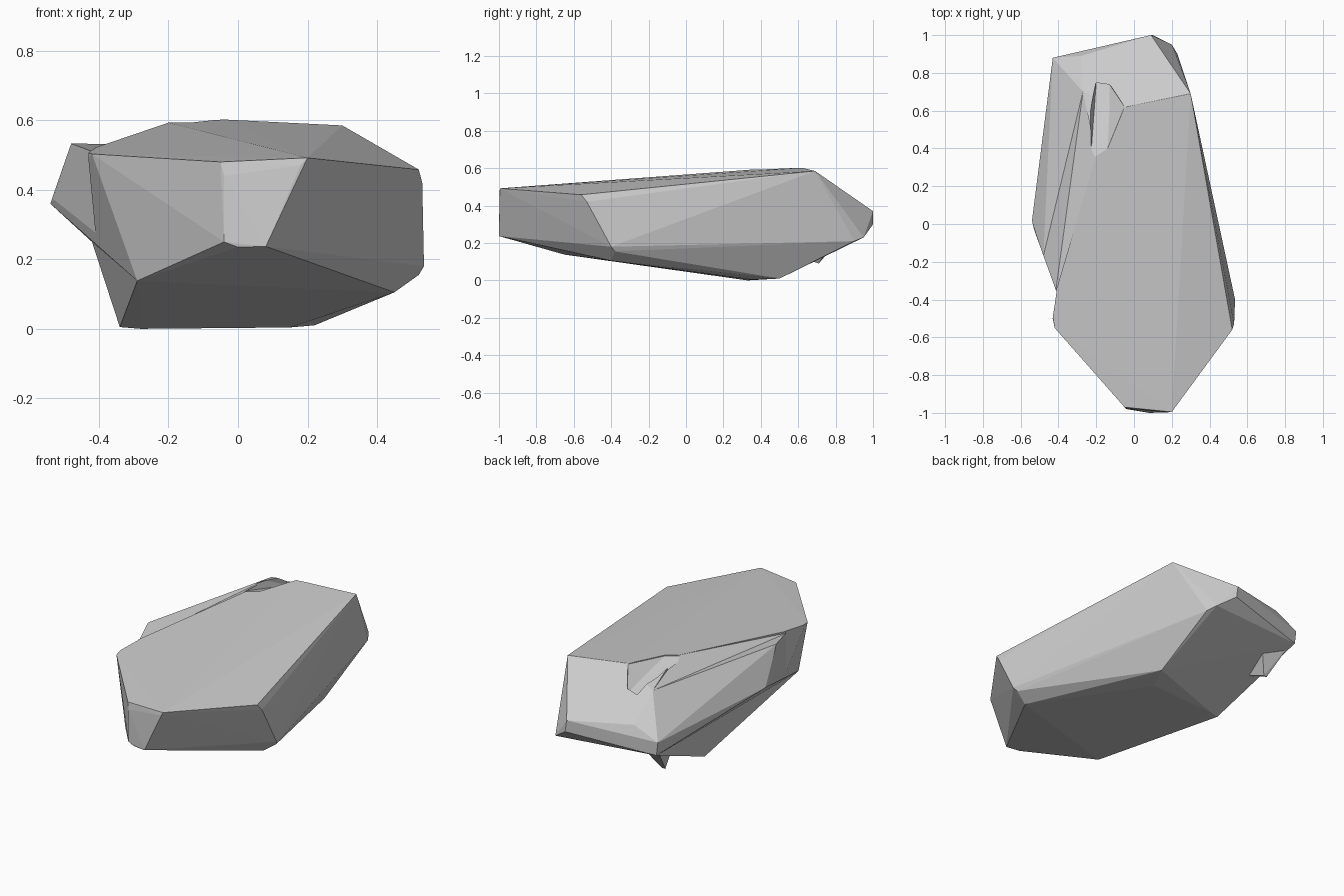
import bpy, bmesh


def hull(name, points):
    """Flat-faceted convex chunk around a few corner points."""
    bm = bmesh.new()
    for p in points:
        bm.verts.new(p)
    bmesh.ops.convex_hull(bm, input=bm.verts)
    loose = [v for v in bm.verts if not v.link_faces]
    bmesh.ops.delete(bm, geom=loose, context='VERTS')
    bmesh.ops.recalc_face_normals(bm, faces=bm.faces)
    mesh = bpy.data.meshes.new(name)
    bm.to_mesh(mesh)
    bm.free()
    obj = bpy.data.objects.new(name, mesh)
    bpy.context.collection.objects.link(obj)
    return obj


def swept(points, shift):
    """The points plus a copy moved outwards, for a cutter."""
    return points + [tuple(a + b for a, b in zip(p, shift)) for p in points]


def combine(target, tool, operation):
    mod = target.modifiers.new(tool.name, 'BOOLEAN')
    mod.operation = operation
    mod.solver = 'EXACT'
    mod.object = tool
    tool.hide_render = True
    tool.hide_viewport = True


# Corners shared by the rock and its cutters
ledge = (-0.48, -0.17, 0.533)
flank = (-0.54, 0.02, 0.36)
back_low = (-0.42, 0.88, 0.25)
base = (-0.29, -0.65, 0.138)
foot = (-0.34, 0.31, 0.005)
crest = (-0.20, 0.36, 0.593)
slab_end = (-0.27, 0.70, 0.53)

# Main boulder, listed by region
rock = hull("rock", [
    # front end
    (-0.05, -0.97, 0.48), (0.20, -0.995, 0.492), (-0.04, -0.977, 0.44),
    (-0.04, -0.98, 0.25), (0.0, -0.985, 0.235), (0.08, -1.0, 0.237), (0.18, -0.997, 0.47),
    # left shoulder
    (-0.42, -0.55, 0.503), (-0.43, -0.50, 0.505), ledge,
    flank, (-0.43, 0.88, 0.33), back_low, base,
    # right side
    (0.52, -0.56, 0.458), (0.53, -0.53, 0.42), (0.535, -0.40, 0.18),
    (0.52, -0.38, 0.155), (0.45, -0.40, 0.105),
    # top crest and back slope
    (0.30, 0.69, 0.585), (0.0, 0.63, 0.60), (-0.04, 0.62, 0.602),
    crest, (-0.23, 0.50, 0.58), slab_end, (-0.28, 0.89, 0.40),
    # back end
    (0.09, 1.0, 0.37), (0.10, 1.0, 0.30), (0.20, 0.95, 0.23), (0.23, 0.90, 0.21),
    # underside
    (-0.28, 0.33, 0.0), foot, (0.22, 0.50, 0.01), (0.15, 0.35, 0.004),
])

# Hollow along the lower left flank
hollow = hull("hollow_cutter", swept([flank, back_low, base, foot], (-0.6, 0, -0.5)))
combine(rock, hollow, 'DIFFERENCE')

# Small spur under the back left corner
spur = hull("spur", [
    (-0.42, 0.87, 0.28), (-0.41, 0.70, 0.25), (-0.36, 0.71, 0.09), (-0.34, 0.71, 0.09),
    (-0.25, 0.80, 0.24), (-0.25, 0.60, 0.25), (-0.31, 0.60, 0.13),
])
combine(rock, spur, 'UNION')

# Twisted valley between the top and the left slab
valley = hull("valley_cutter", swept([(-0.415, -0.36, 0.508), ledge, crest, slab_end], (0, 0, 0.3)))
combine(rock, valley, 'DIFFERENCE')

# Shallow chip in the crest
chip = hull("chip_cutter", [
    (-0.13, 0.74, 0.49), (-0.20, 0.75, 0.48), (-0.14, 0.40, 0.588), (-0.13, 0.60, 0.53),
    (-0.19, 0.60, 0.535), (-0.05, 0.62, 0.598), (-0.23, 0.34, 0.59),
    (-0.23, 0.60, 0.56), (-0.12, 0.72, 0.75), (-0.22, 0.72, 0.75), (-0.18, 0.38, 0.75),
    (-0.04, 0.62, 0.75),
])
combine(rock, chip, 'DIFFERENCE')

# Upright crease between the front and left shoulders
outline = [(-0.432, -0.51), (-0.41, -0.36), (-0.54, 0.0), (-0.7, 0.0), (-0.7, -0.51)]
crease = hull("crease_cutter", swept([(x, y, 0.1) for x, y in outline], (0, 0, 0.7)))
combine(rock, crease, 'DIFFERENCE')
